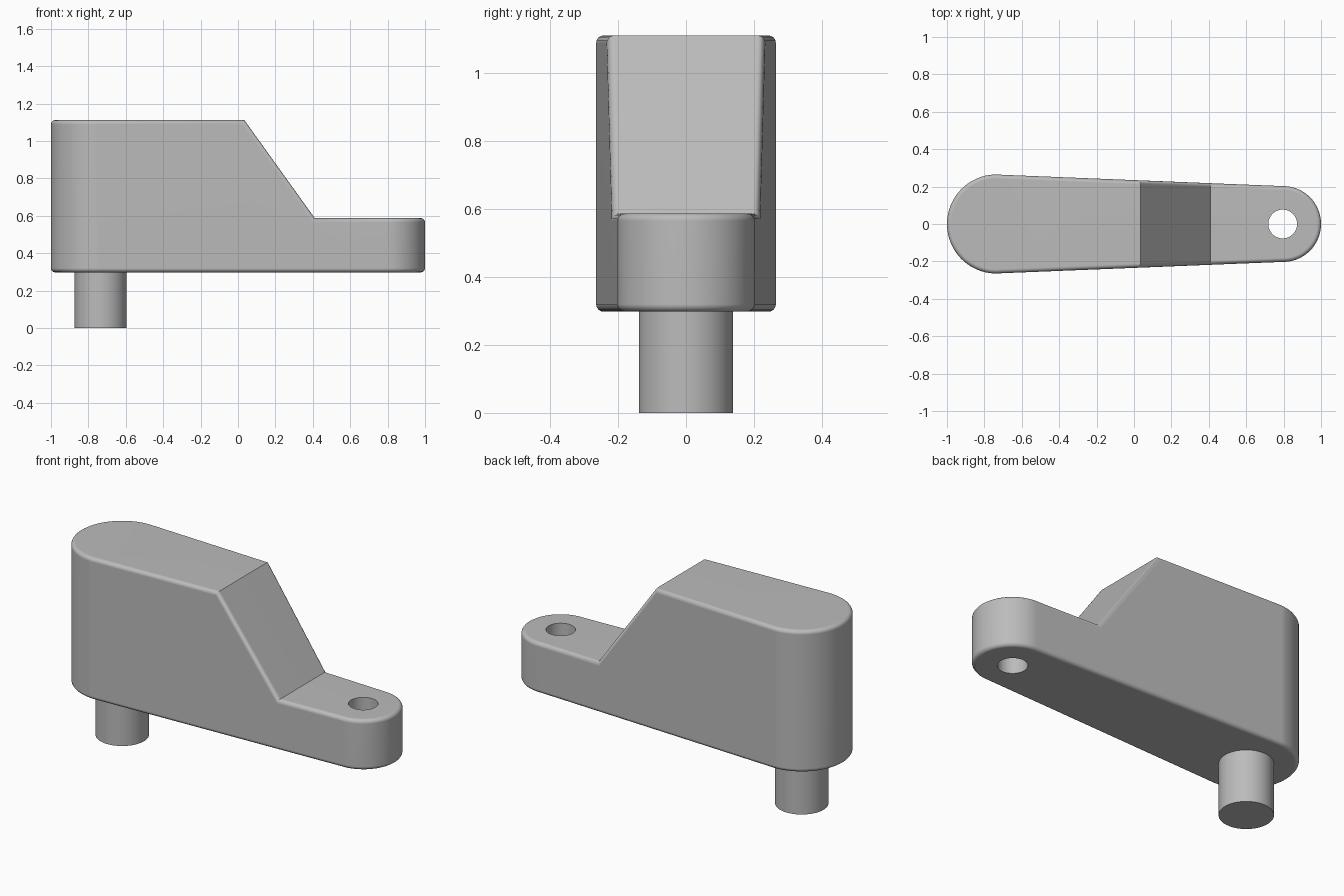
import bpy, bmesh, math
from mathutils import Vector

cube = bpy.data.objects.get("Cube")
if cube:
    bpy.data.objects.remove(cube, do_unlink=True)

grey = bpy.data.materials.new("plain grey")
grey.use_nodes = True
grey.diffuse_color = (0.5, 0.5, 0.5, 1)
grey.node_tree.nodes["Principled BSDF"].inputs["Base Color"].default_value = (0.5, 0.5, 0.5, 1)

BIG_X, BIG_R = -0.735, 0.265
TIP_X, TIP_R = 0.797, 0.203
BASE, STEP, TOP = 0.298, 0.588, 1.112


def prism(name, points, offset):
    """Closed solid made by extruding a flat outline along an offset."""
    bm = bmesh.new()
    face = bm.faces.new([bm.verts.new(p) for p in points])
    new = bmesh.ops.extrude_face_region(bm, geom=[face])["geom"]
    verts = [g for g in new if isinstance(g, bmesh.types.BMVert)]
    bmesh.ops.translate(bm, verts=verts, vec=Vector(offset))
    bmesh.ops.recalc_face_normals(bm, faces=bm.faces)
    mesh = bpy.data.meshes.new(name)
    bm.to_mesh(mesh)
    bm.free()
    mesh.materials.append(grey)
    obj = bpy.data.objects.new(name, mesh)
    bpy.context.collection.objects.link(obj)
    return obj


def arc(cx, r, start, end, z, steps=32):
    angles = [start + (end - start) * i / steps for i in range(steps + 1)]
    return [(cx + r * math.cos(a), r * math.sin(a), z) for a in angles]


def circle(cx, r, z):
    return arc(cx, r, 0, math.tau, z, 48)[:-1]


def cut(obj, cutter):
    mod = obj.modifiers.new("cut", "BOOLEAN")
    mod.object, mod.operation, mod.solver = cutter, "DIFFERENCE", "EXACT"
    cutter.hide_render = True
    cutter.hide_set(True)


def finish(obj):
    """Apply the modifiers, then smooth the curved surfaces."""
    bpy.ops.object.select_all(action="DESELECT")
    obj.select_set(True)
    bpy.context.view_layer.objects.active = obj
    for mod in list(obj.modifiers):
        bpy.ops.object.modifier_apply(modifier=mod.name)
    bpy.ops.object.shade_smooth_by_angle(angle=math.radians(35))
    normals = obj.modifiers.new("even shading", "WEIGHTED_NORMAL")
    normals.keep_sharp = True


# Tapered arm with two round ends, tangent to both
t = math.acos((TIP_R - BIG_R) / (TIP_X - BIG_X))
outline = arc(BIG_X, BIG_R, t, math.tau - t, BASE) + arc(TIP_X, TIP_R, -t, t, BASE)
arm = prism("arm", outline, (0, 0, TOP - BASE))

# Sloped step down to the thin end
slope = [(0.41, STEP), (1.5, STEP), (1.5, 1.5), (0.034 - 0.28, 1.5)]
slope[3] = (0.034 - (1.5 - TOP) * (0.41 - 0.034) / (TOP - STEP), 1.5)
step_cutter = prism("step_cutter", [(x, -0.5, z) for x, z in slope], (0, 1, 0))
cut(arm, step_cutter)

# Rounded rims, leaving the slope's own creases sharp
bevel = arm.modifiers.new("rounded rim", "BEVEL")
bevel.width, bevel.segments = 0.022, 4
bevel.limit_method, bevel.angle_limit = "ANGLE", math.radians(62)

# Through hole in the thin end
hole_cutter = prism("hole_cutter", circle(0.795, 0.077, 0.1), (0, 0, 0.8))
cut(arm, hole_cutter)
finish(arm)
for helper in (step_cutter, hole_cutter):
    bpy.data.objects.remove(helper, do_unlink=True)

# Pin under the thick end
pin = prism("pin", circle(BIG_X, 0.139, 0), (0, 0, BASE + 0.05))
finish(pin)
